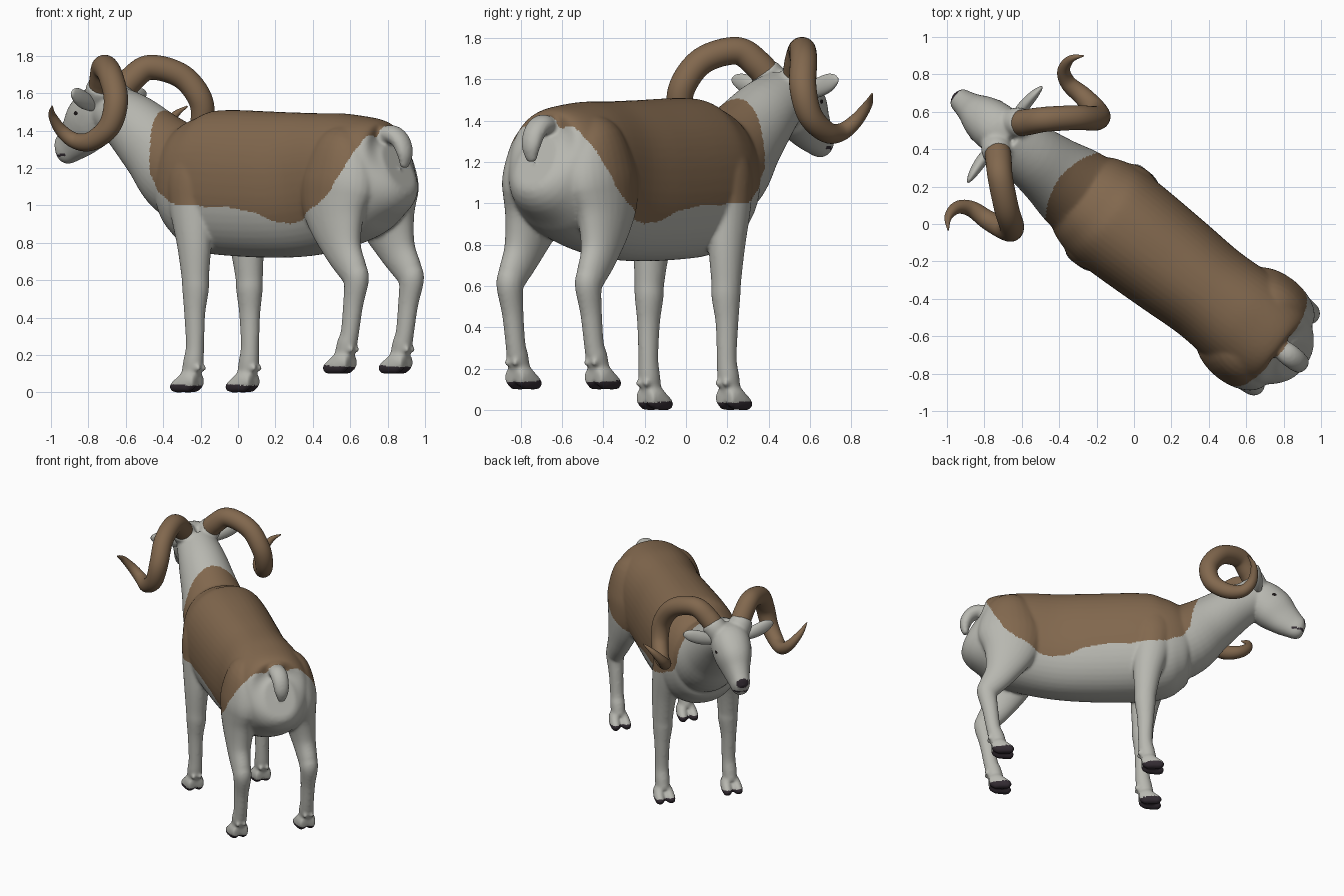
import bpy, bmesh, math
from mathutils import Vector, Matrix

# Local frame: x = animal's right, y = forward, z up; turned to its diagonal pose at the end
PLACE = Matrix.Translation((-0.0276, -0.0355, 0)) @ Matrix.Rotation(math.radians(52.2), 4, 'Z')


def material(name, rgb):
    m = bpy.data.materials.new(name)
    m.diffuse_color = (*rgb, 1)
    return m


GREY = material("pale_wool", (0.475, 0.475, 0.435))
BROWN = material("brown", (0.222, 0.138, 0.076))
DARK = material("dark_hoof", (0.035, 0.026, 0.034))
BLACK = material("eye_black", (0.012, 0.009, 0.009))


def spline(pts, n):
    """Catmull-Rom resampling of tuples (x, y, z, half width, half height)."""
    out = []
    for i in range(len(pts) - 1):
        a, b, c, d = (pts[max(0, min(len(pts) - 1, i + k))] for k in (-1, 0, 1, 2))
        for j in range(n):
            t = j / n
            out.append([0.5 * (2 * q + (r - p) * t + (2 * p - 5 * q + 4 * r - s) * t * t
                               + (3 * q - p - 3 * r + s) * t ** 3) for p, q, r, s in zip(a, b, c, d)])
    return out + [list(pts[-1])]


def tube(bm, pts, ref=(1, 0, 0), power=2.0, side=1, floor=None, n=5, seg=28):
    """Loft elliptical rings along a smoothed path."""
    pts = spline([(p[0] * side, *p[1:]) for p in pts], n)
    rings = []
    for i, p in enumerate(pts):
        tan = (Vector(pts[min(i + 1, len(pts) - 1)][:3]) - Vector(pts[max(i - 1, 0)][:3])).normalized()
        a = Vector(ref)
        a = (a - a.dot(tan) * tan).normalized()
        b = tan.cross(a)
        ring = []
        for k in range(seg):
            th = 2 * math.pi * k / seg
            c, s = math.cos(th), math.sin(th)
            c = math.copysign(abs(c) ** (2 / power), c)
            s = math.copysign(abs(s) ** (2 / power), s)
            v = Vector(p[:3]) + a * c * p[3] + b * s * p[4]
            if floor is not None:
                v.z = max(v.z, floor)
            ring.append(bm.verts.new(v))
        rings.append(ring)
    for r, q in zip(rings, rings[1:]):
        for k in range(seg):
            bm.faces.new((r[k], r[(k + 1) % seg], q[(k + 1) % seg], q[k]))
    bm.faces.new(rings[0])
    bm.faces.new(rings[-1])


def ball(bm, centre, radii):
    m = Matrix.Translation(centre) @ Matrix.Diagonal((*radii, 1))
    bmesh.ops.create_uvsphere(bm, u_segments=20, v_segments=12, radius=1, matrix=m)


def finish(bm, name, mats):
    bmesh.ops.recalc_face_normals(bm, faces=bm.faces)
    me = bpy.data.meshes.new(name)
    bm.to_mesh(me)
    bm.free()
    ob = bpy.data.objects.new(name, me)
    bpy.context.collection.objects.link(ob)
    for m in mats:
        me.materials.append(m)
    me.shade_smooth()
    return ob


# ---- body skin: all overlapping volumes, later fused by remeshing
bm = bmesh.new()
# torso
tube(bm, [(0, -1.12, 1.21, .11, .13), (0, -1.075, 1.19, .2, .235), (0, -.97, 1.175, .27, .3),
          (0, -.8, 1.145, .285, .35), (0, -.55, 1.115, .272, .38), (0, -.3, 1.11, .285, .39),
          (0, 0, 1.12, .298, .39), (0, .16, 1.125, .295, .375), (0, .28, 1.14, .265, .32),
          (0, .38, 1.15, .205, .24), (0, .45, 1.14, .13, .14)], power=2.2, seg=48)
# neck
tube(bm, [(0, .08, 1.11, .25, .3), (0, .33, 1.18, .238, .262), (0, .51, 1.307, .198, .203),
          (0, .68, 1.437, .168, .165), (0, .83, 1.525, .138, .13)], seg=40)
# head
tube(bm, [(0, .78, 1.57, .1, .08), (0, .87, 1.525, .134, .135), (0, .96, 1.445, .126, .148),
          (0, 1.035, 1.372, .094, .122), (0, 1.1, 1.32, .072, .095), (0, 1.145, 1.29, .061, .077),
          (0, 1.172, 1.278, .037, .046)], power=2.2)
# tail
tube(bm, [(0, -1.0, 1.36, .05, .05), (0, -1.075, 1.38, .06, .05), (0, -1.135, 1.345, .058, .046),
          (0, -1.165, 1.275, .05, .038), (0, -1.16, 1.2, .024, .018)])
for side in (1, -1):
    # front leg
    tube(bm, [(.1, .12, 1.36, .05, .07), (.15, .13, 1.28, .1, .12), (.195, .125, 1.15, .112, .145),
              (.213, .115, 1.0, .102, .128), (.228, .085, .8, .085, .098),
              (.235, .072, .62, .07, .076), (.235, .07, .55, .068, .073), (.24, .072, .42, .053, .058),
              (.24, .07, .25, .047, .05), (.242, .08, .16, .051, .056), (.243, .1, .08, .046, .052)], side=side)
    # hind leg
    tube(bm, [(.1, -.89, 1.38, .07, .09), (.15, -.87, 1.3, .13, .17), (.185, -.86, 1.14, .142, .225),
              (.205, -.855, 1.02, .126, .215), (.222, -.877, .9, .102, .168), (.235, -.93, .76, .078, .112),
              (.24, -1.0, .65, .065, .083), (.24, -1.022, .6, .062, .07), (.24, -1.0, .47, .05, .056),
              (.24, -.978, .32, .047, .05), (.242, -.96, .26, .051, .055), (.243, -.935, .18, .046, .052)], side=side)
    # cloven toes and dewclaws on both feet
    for ds, dz in ((0, 0), (-1.035, .1)):
        for k in (-1, 1):
            u = .243
            tube(bm, [(u + k * .03, .045 + ds, .055 + dz, .024, .035), (u + k * .032, .09 + ds, .058 + dz, .035, .06),
                      (u + k * .037, .135 + ds, .042 + dz, .036, .046), (u + k * .04, .175 + ds, .027 + dz, .03, .032),
                      (u + k * .04, .194 + ds, .017 + dz, .017, .018)], side=side, floor=dz, seg=20)
            ball(bm, (side * (u + k * .024), .032 + ds, .13 + dz), (.015, .022, .018))
    # horn collar
    tube(bm, [(.06, .85, 1.56, .08, .08), (.09, .825, 1.61, .082, .082), (.108, .805, 1.642, .076, .076)],
         side=side)
raw = finish(bm, "body_volumes", [])
rm = raw.modifiers.new("fuse", 'REMESH')
rm.mode, rm.voxel_size = 'VOXEL', 0.0095
sm = raw.modifiers.new("soften", 'SMOOTH')
sm.factor, sm.iterations = 0.5, 10
me = bpy.data.meshes.new_from_object(raw.evaluated_get(bpy.context.evaluated_depsgraph_get()))
bpy.data.objects.remove(raw)
body = bpy.data.objects.new("body", me)
bpy.context.collection.objects.link(body)
me.materials.clear()
for m in (GREY, BROWN, DARK):
    me.materials.append(m)
me.shade_smooth()

# lower edge of the brown saddle: (forward position, height)
EDGE = [(-1.05, 1.46), (-1.035, 1.4), (-1.01, 1.3), (-.98, 1.2), (-.92, 1.09), (-.82, 1.0), (-.72, .955),
        (-.64, .92), (-.57, .897), (-.48, .915), (-.36, .955), (-.25, .985), (.06, 1.0), (.22, 1.02),
        (.32, 1.08), (.38, 1.17), (.42, 1.24), (.47, 1.28)]


def saddle(x, y, z):
    if y > .465 - 1.5 * x * x:
        return False
    for (a, za), (b, zb) in zip(EDGE, EDGE[1:]):
        if a <= y <= b:
            return z > za + (zb - za) * (y - a) / (b - a) + .005 * math.sin(y * 31)
    return False


for f in me.polygons:
    x, y, z = f.center
    rear = y < -.5
    toe = y - .06 + (1.035 if rear else 0)
    hoof = z < (.1 if rear else 0) + .037 + .07 * max(0, toe)
    nose = y > 1.12 and (x / .045) ** 2 + ((z - 1.332) / .034) ** 2 < 1
    mouth = y > 1.09 and abs(z - 1.268) < .006
    if hoof or nose or mouth:
        f.material_index = 2
    elif saddle(x, y, z):
        f.material_index = 1

# ---- horns: one open spiral per side
HORN = [(.075, .835, 1.585, .07), (.125, .785, 1.672, .07), (.2, .714, 1.738, .067), (.31, .586, 1.69, .066),
        (.37, .504, 1.56, .065), (.397, .526, 1.425, .06), (.417, .63, 1.345, .052), (.424, .736, 1.345, .043),
        (.464, .8, 1.4, .034), (.533, .808, 1.48, .021), (.59, .765, 1.53, .004)]
EAR = [(.09, .85, 1.53, .026, .025), (.15, .852, 1.545, .03, .04), (.21, .85, 1.565, .03, .047),
       (.27, .845, 1.587, .023, .042), (.31, .84, 1.6, .012, .024), (.322, .84, 1.605, .005, .008)]
for side, tag in ((1, "right"), (-1, "left")):
    bm = bmesh.new()
    tube(bm, [(*p, p[3]) for p in HORN], side=side, n=8, seg=32)
    finish(bm, tag + "_horn", [BROWN])
    # leaf-shaped ear
    bm = bmesh.new()
    tube(bm, EAR, ref=(0, 1, 0), side=side, n=6, seg=24)
    finish(bm, tag + "_ear", [GREY])
    # eye
    bm = bmesh.new()
    ball(bm, (side * .114, .955, 1.492), (.016, .032, .02))
    finish(bm, tag + "_eye", [BLACK])

# turn the whole animal to its diagonal stance
for ob in bpy.context.collection.objects:
    ob.data.transform(PLACE)
    ob.data.update()
